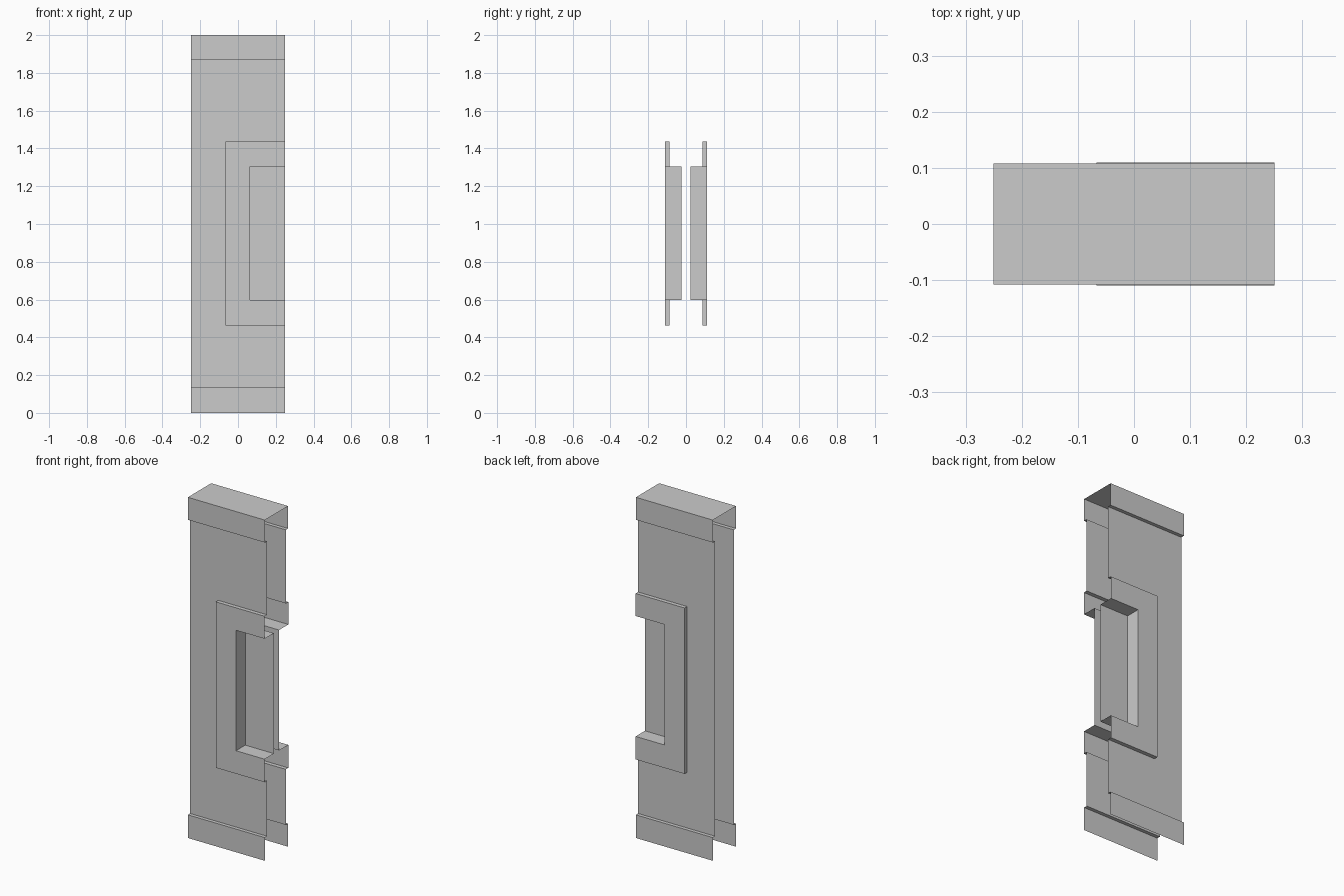
import bpy
import bmesh

if "Cube" in bpy.data.objects:
    bpy.data.objects.remove(bpy.data.objects["Cube"])

RIGHT, LEFT = 0.25, -0.25
Y_WALL, Y_BAND, Y_FRAME, Y_NICHE = -0.087, -0.108, -0.11, -0.024
Z_TOP, Z_UPPER, Z_LOWER = 2.0, 1.868, 0.136


def bar(y, z):
    """Straight edge running across the segment."""
    return [(RIGHT, y, z), (LEFT, y, z)]


def bracket(x, y, z_high, z_low):
    """Three-sided outline, open toward the right end."""
    return [(RIGHT, y, z_high), (x, y, z_high), (x, y, z_low), (RIGHT, y, z_low)]


def loft(name, rings, cap=False):
    """Open sheet through successive rings, mirrored front to back."""
    bm = bmesh.new()
    rows = [[bm.verts.new(p) for p in ring] for ring in rings]
    for a, b in zip(rows, rows[1:]):
        for i in range(len(a) - 1):
            quad = (a[i], a[i + 1], b[i + 1], b[i])
            if (quad[0].co - quad[3].co).length + (quad[1].co - quad[2].co).length > 1e-6:
                bm.faces.new(quad)
    if cap:
        bm.faces.new(rows[-1])
    mesh = bpy.data.meshes.new(name)
    bm.to_mesh(mesh)
    bm.free()
    obj = bpy.data.objects.new(name, mesh)
    bpy.context.collection.objects.link(obj)
    mirror = obj.modifiers.new("front_to_back", 'MIRROR')
    mirror.use_axis = (False, True, False)
    mirror.use_clip = True
    return obj


# Outlines of the window surround and its recess
surround = (-0.067, 1.436, 0.462)
recess = (0.064, 1.304, 0.597)


def outline(dims, y):
    return bracket(dims[0], y, dims[1], dims[2])


# Top band with closed cap and underside ledge
loft("top_band", [bar(0, Z_TOP), bar(Y_BAND, Z_TOP),
                  bar(Y_BAND, Z_UPPER), bar(Y_WALL, Z_UPPER)])

# Base band, open underneath
loft("base_band", [bar(Y_WALL, Z_LOWER), bar(Y_BAND, Z_LOWER), bar(Y_BAND, 0)])

# Wall sheet around the surround
loft("wall_panel", [bracket(LEFT, Y_WALL, Z_UPPER, Z_LOWER), outline(surround, Y_WALL)])

# Raised surround
loft("window_surround", [outline(surround, Y_WALL), outline(surround, Y_FRAME),
                         outline(recess, Y_FRAME)])

# Recessed niche with back panel
loft("window_niche", [outline(recess, Y_FRAME), outline(recess, Y_NICHE)], cap=True)
